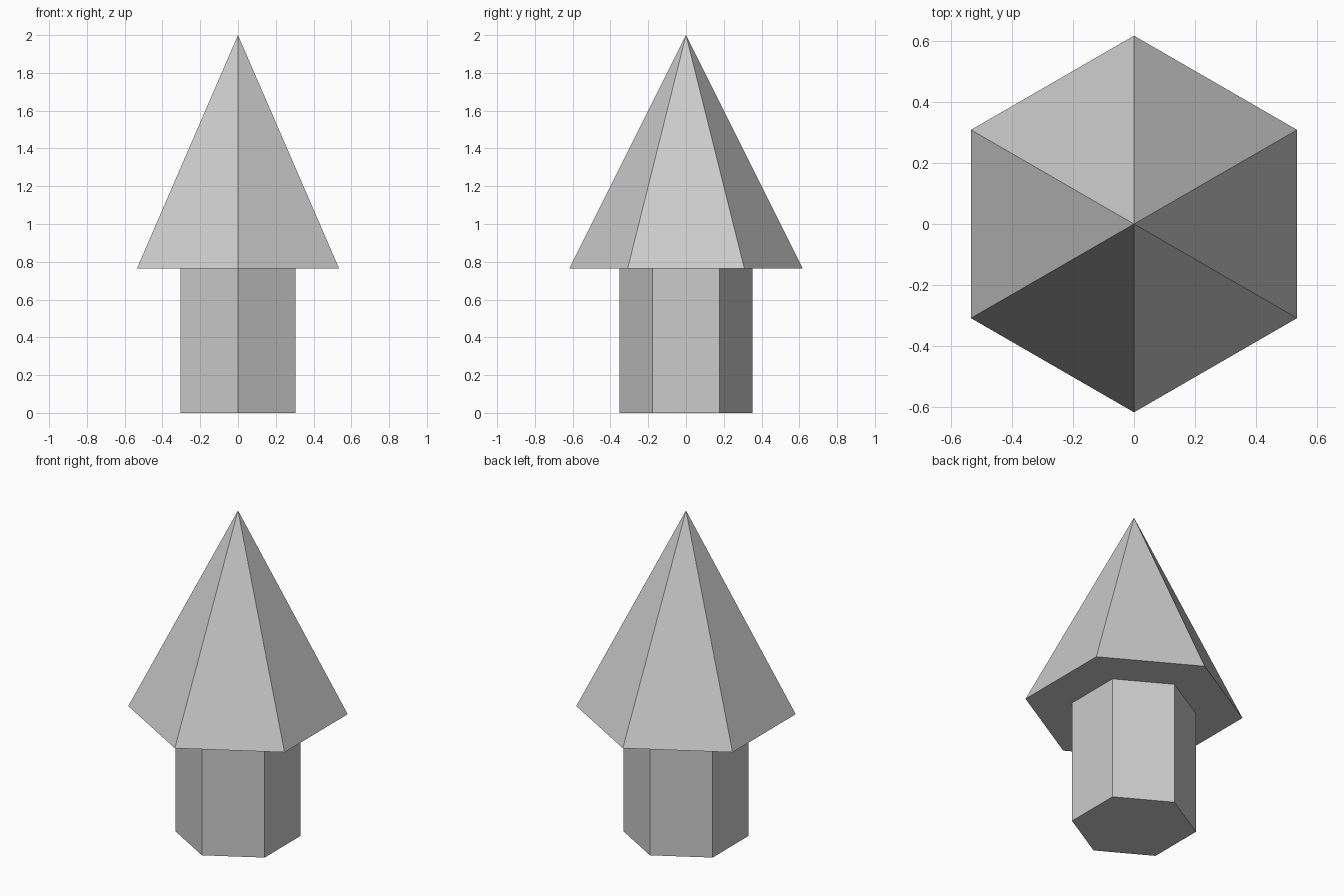
import bpy, bmesh
from math import sin, cos, pi

if "Cube" in bpy.data.objects:
    bpy.data.objects.remove(bpy.data.objects["Cube"])

SIDES = 6
SHAFT_R, TIP_R = 0.353, 0.618
SHOULDER_Z, APEX_Z = 0.764, 2.0


def ring(bm, radius, z):
    # Hexagon with corners on the y axis
    return [bm.verts.new((radius * sin(2 * pi * i / SIDES),
                          radius * cos(2 * pi * i / SIDES), z))
            for i in range(SIDES)]


def finish(bm, name):
    bmesh.ops.recalc_face_normals(bm, faces=bm.faces)
    mesh = bpy.data.meshes.new(name)
    bm.to_mesh(mesh)
    bm.free()
    bpy.context.collection.objects.link(bpy.data.objects.new(name, mesh))


# Hexagonal shaft
bm = bmesh.new()
base = bm.faces.new(ring(bm, SHAFT_R, 0))
top = bm.faces.new(ring(bm, SHAFT_R, SHOULDER_Z))
for i in range(SIDES):
    j = (i + 1) % SIDES
    bm.faces.new((base.verts[i], base.verts[j], top.verts[j], top.verts[i]))
finish(bm, "shaft")

# Hexagonal pyramid tip
bm = bmesh.new()
base = bm.faces.new(ring(bm, TIP_R, SHOULDER_Z))
apex = bm.verts.new((0, 0, APEX_Z))
for i in range(SIDES):
    bm.faces.new((base.verts[i], base.verts[(i + 1) % SIDES], apex))
finish(bm, "pointed_tip")
